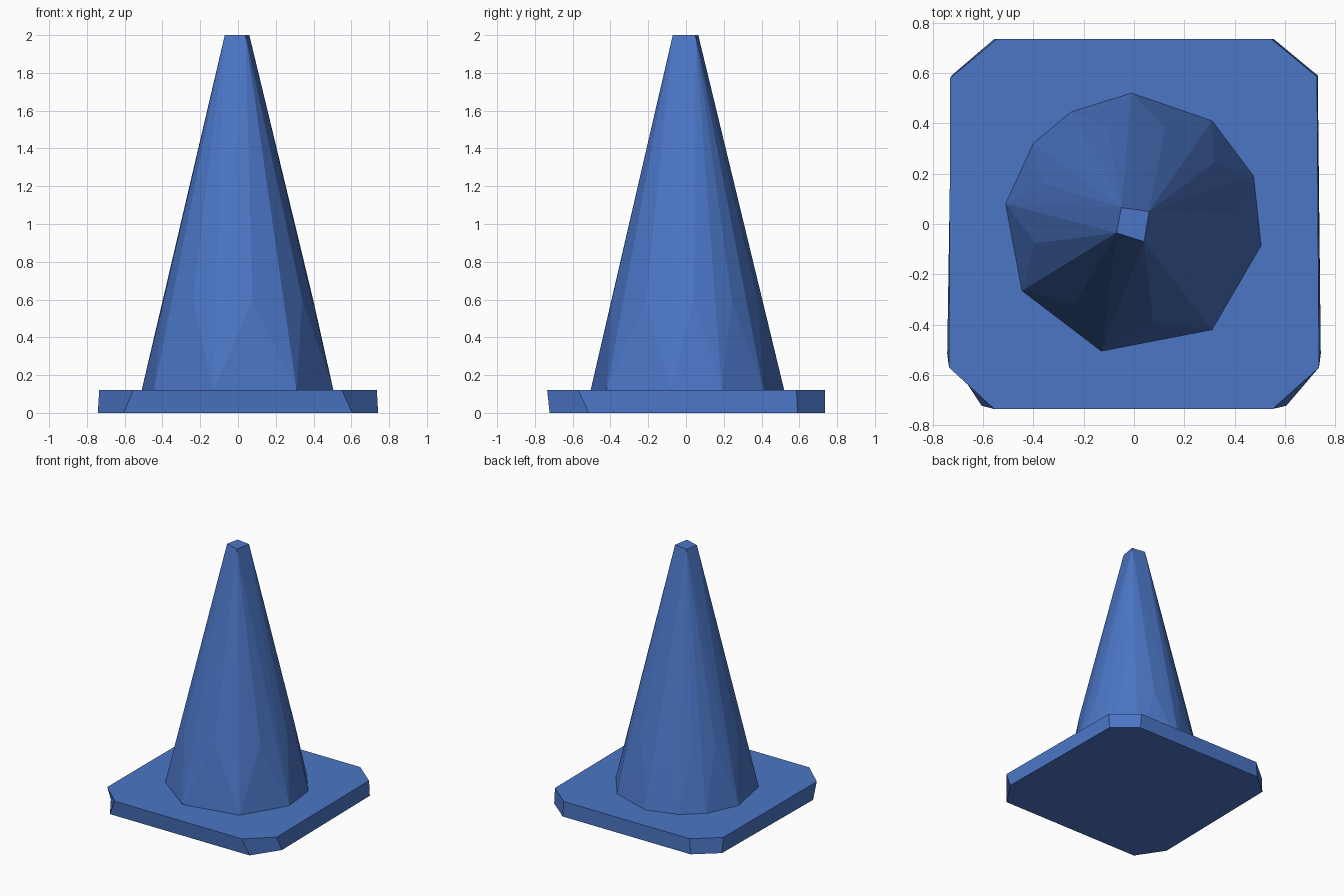
import bpy, bmesh
from math import atan2, cos, sin

if "Cube" in bpy.data.objects:
    bpy.data.objects.remove(bpy.data.objects["Cube"])

PLATE_TOP = 0.12
bm = bmesh.new()


def add_points(points, z):
    return [bm.verts.new((x, y, z)) for x, y in points]


# Tapered cone: irregular ten-sided foot, points at mid height, four-sided tip
foot = [(-0.01, 0.52), (-0.25, 0.445), (-0.4, 0.32), (-0.51, 0.08), (-0.445, -0.265),
        (-0.13, -0.505), (0.31, -0.42), (0.505, -0.085), (0.475, 0.19), (0.31, 0.41)]
tip = [(-0.05, 0.065), (-0.07, -0.035), (0.04, -0.07), (0.06, 0.05)]
foot_verts = add_points(foot, PLATE_TOP)
cone_verts = foot_verts + add_points(tip, 2.0)
for (ax, ay), (bx, by) in zip(foot, foot[1:] + foot[:1]):
    angle = atan2(ay + by, ax + bx)
    cone_verts += add_points([(0.4 * cos(angle), 0.4 * sin(angle))], 0.6)
bmesh.ops.convex_hull(bm, input=cone_verts)

# Open the underside of the cone so it joins the plate
under = [f for f in bm.faces if all(v.co.z < PLATE_TOP + 0.001 for v in f.verts)]
bmesh.ops.delete(bm, geom=under, context='FACES')

# Square plate with cut corners, slightly different outline at top and bottom
upper = [(-0.545, 0.735), (-0.73, 0.58), (-0.735, -0.57), (-0.555, -0.735),
         (0.55, -0.735), (0.735, -0.57), (0.727, 0.585), (0.545, 0.735)]
lower = [(-0.555, 0.735), (-0.725, 0.59), (-0.742, -0.515), (-0.605, -0.722),
         (0.605, -0.722), (0.742, -0.515), (0.73, 0.59), (0.555, 0.735)]
up = add_points(upper, PLATE_TOP)
low = add_points(lower, 0)
bm.faces.new(low)
for i in range(8):
    j = (i + 1) % 8
    bm.faces.new((low[i], low[j], up[j], up[i]))

# Flat plate surface around the cone foot
rim = [e for e in bm.edges if e.is_boundary]
bmesh.ops.triangle_fill(bm, edges=rim, use_beauty=True, normal=(0, 0, 1))
# Remove any fill that lies inside the foot
inside = [f for f in bm.faces if all(v in foot_verts for v in f.verts)
          and f.calc_center_median().length < 0.45]
if inside:
    bmesh.ops.delete(bm, geom=inside, context='FACES_ONLY')
bmesh.ops.recalc_face_normals(bm, faces=bm.faces[:])

mesh = bpy.data.meshes.new("traffic_cone")
bm.to_mesh(mesh)
bm.free()
cone = bpy.data.objects.new("traffic_cone", mesh)
bpy.context.collection.objects.link(cone)

blue = bpy.data.materials.new("blue")
blue.diffuse_color = (0.07, 0.18, 0.56, 1)
blue.use_nodes = True
blue.node_tree.nodes["Principled BSDF"].inputs["Base Color"].default_value = blue.diffuse_color
mesh.materials.append(blue)
